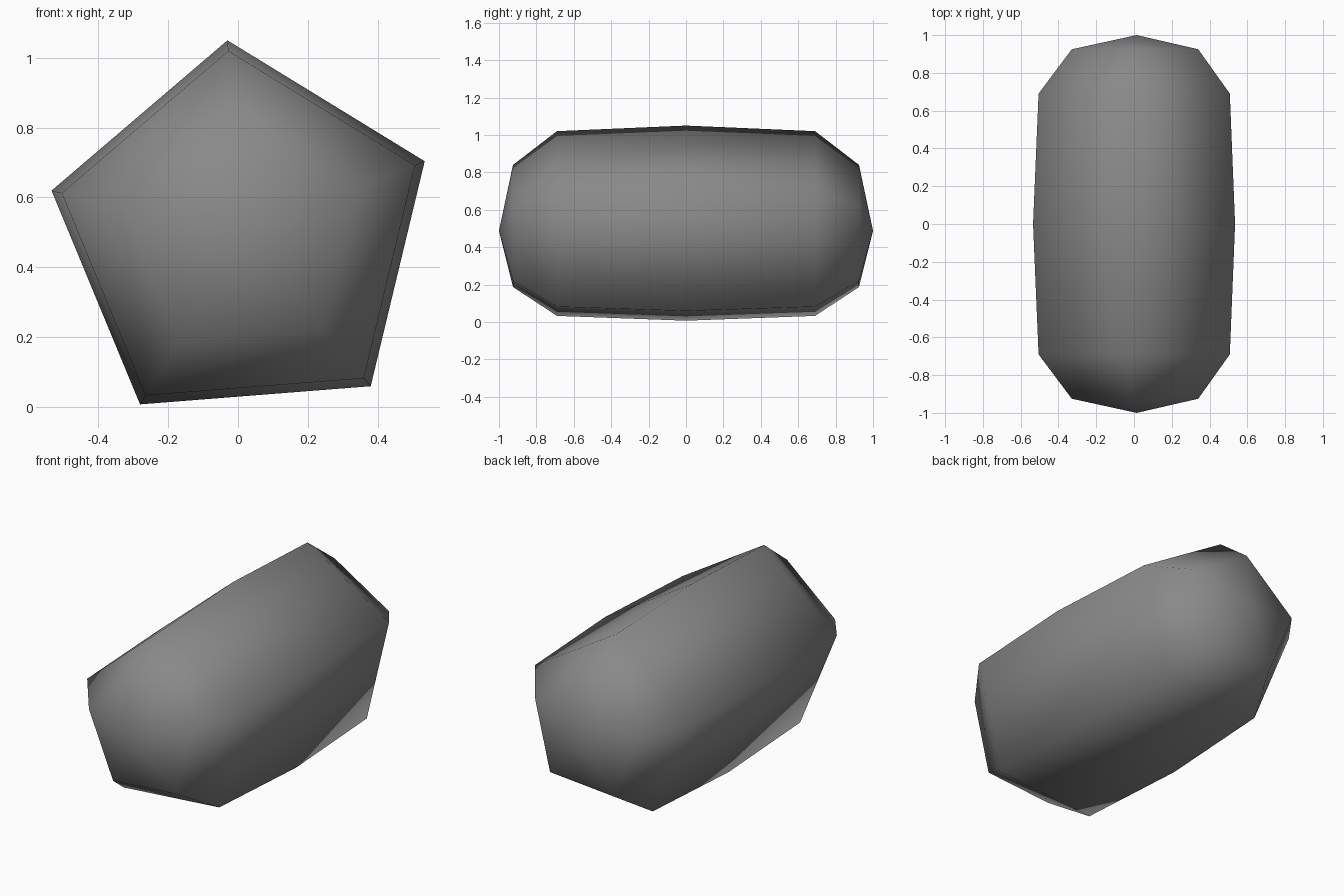
import bpy
import bmesh
from math import radians
from mathutils import Matrix, Vector

cube = bpy.data.objects.get("Cube")
if cube:
    bpy.data.objects.remove(cube, do_unlink=True)

SIDES = 5
CENTRE = Vector((0.014, 0, 0.488))
TILT = radians(-4.5)
# (position along y, radius) of each ring between the two tips
RINGS = [(-0.925, 0.353), (-0.69, 0.534), (0, 0.564), (0.69, 0.534), (0.925, 0.353)]

# Plain grey surface
grey = bpy.data.materials.new("grey")
grey.use_nodes = True
colour = (0.25, 0.25, 0.25, 1)
grey.diffuse_color = colour
bsdf = next(n for n in grey.node_tree.nodes if n.type == 'BSDF_PRINCIPLED')
bsdf.inputs["Base Color"].default_value = colour

# Five-sided capsule: half outline revolved about the y axis
bm = bmesh.new()
outline = [(-1, 0)] + RINGS + [(1, 0)]
verts = [bm.verts.new((0, y, r)) for y, r in outline]
edges = [bm.edges.new(pair) for pair in zip(verts, verts[1:])]
bmesh.ops.spin(bm, geom=verts + edges, cent=(0, 0, 0), axis=(0, 1, 0),
               angle=radians(360), steps=SIDES, use_merge=False)
bmesh.ops.remove_doubles(bm, verts=bm.verts[:], dist=0.0005)
bmesh.ops.recalc_face_normals(bm, faces=bm.faces[:])
bm.transform(Matrix.Translation(CENTRE) @ Matrix.Rotation(TILT, 4, 'Y'))
for face in bm.faces:
    face.smooth = True

mesh = bpy.data.meshes.new("capsule_body")
bm.to_mesh(mesh)
bm.free()
mesh.materials.append(grey)
body = bpy.data.objects.new("capsule_body", mesh)
bpy.context.collection.objects.link(body)
